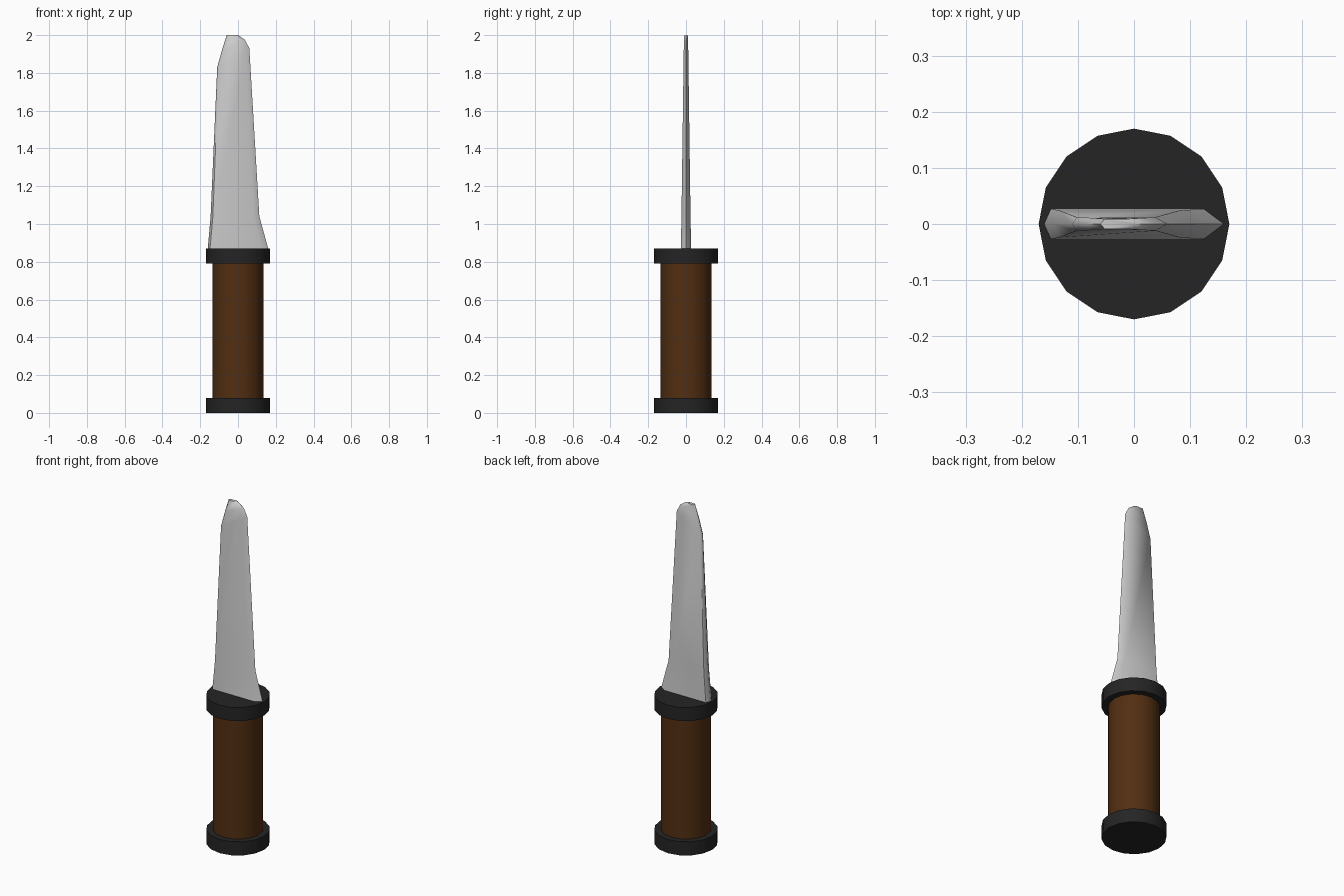
import bpy, bmesh
from math import radians

if "Cube" in bpy.data.objects:
    bpy.data.objects.remove(bpy.data.objects["Cube"])


def material(name, rgb):
    m = bpy.data.materials.new(name)
    m.diffuse_color = (*rgb, 1)
    m.use_nodes = True
    m.node_tree.nodes["Principled BSDF"].inputs["Base Color"].default_value = m.diffuse_color
    return m


def smooth(obj, angle):
    bpy.ops.object.select_all(action='DESELECT')
    obj.select_set(True)
    bpy.context.view_layer.objects.active = obj
    bpy.ops.object.shade_smooth_by_angle(angle=radians(angle))


def cylinder(name, radius, z0, z1, mat):
    bpy.ops.mesh.primitive_cylinder_add(vertices=16, radius=radius, depth=z1 - z0,
                                        location=(0, 0, (z0 + z1) / 2))
    o = bpy.context.object
    o.name = name
    # turn half a step if needed so that a corner lies on the x axis
    o.data.materials.append(mat)
    smooth(o, 40)
    return o


wood = material("wood", (0.085, 0.028, 0.006))
black = material("black", (0.018, 0.018, 0.018))

# Handle with a collar at each end
cylinder("pommel", 0.17, 0.0, 0.08, black)
cylinder("handle", 0.135, 0.08, 0.79, wood)
cylinder("collar", 0.17, 0.79, 0.87, black)

# Blade: six-sided sections between a spine point and a cutting-edge point
# (spine x, spine z, edge x, edge z, half thickness, spine bevel, edge bevel)
sections = [
    (-0.16, 0.87, 0.16, 0.87, 0.027, 0.012, 0.036),
    (-0.145, 1.04, 0.113, 1.04, 0.024, 0.012, 0.032),
    (-0.11, 1.83, 0.06, 1.93, 0.012, 0.008, 0.022),
    (-0.085, 1.92, 0.037, 1.975, 0.011, 0.008, 0.016),
    (-0.06, 2.0, 0.0, 2.0, 0.009, 0.008, 0.010),
]
bm = bmesh.new()
rings = []
for sx, sz, ex, ez, t, sb, eb in sections:
    def height(x):
        return sz + (ez - sz) * (x - sx) / (ex - sx)
    a, b = sx + sb, ex - eb
    outline = [(sx, 0), (a, -t), (b, -t), (ex, 0), (b, t), (a, t)]
    rings.append([bm.verts.new((x, y, height(x))) for x, y in outline])
for lo, hi in zip(rings, rings[1:]):
    for i in range(6):
        j = (i + 1) % 6
        bm.faces.new((lo[i], lo[j], hi[j], hi[i]))
bm.faces.new(rings[0][::-1])
bm.faces.new(rings[-1])
bmesh.ops.recalc_face_normals(bm, faces=bm.faces)
mesh = bpy.data.meshes.new("blade")
bm.to_mesh(mesh)
bm.free()
blade = bpy.data.objects.new("blade", mesh)
bpy.context.collection.objects.link(blade)
smooth(blade, 60)
